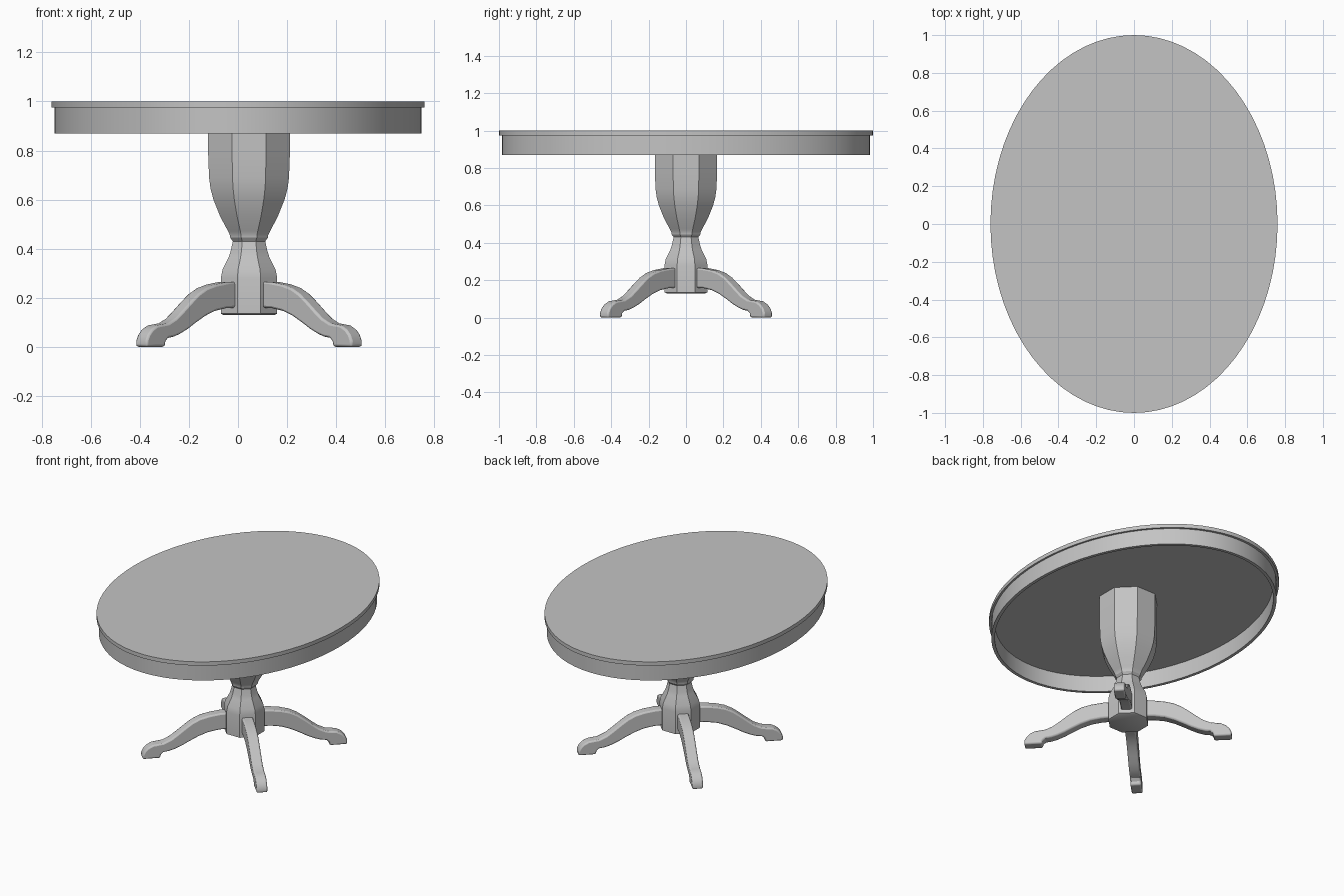
import bpy
import bmesh
from math import cos, sin, pi, radians
from mathutils import Matrix, Vector

cube = bpy.data.objects.get("Cube")
if cube:
    bpy.data.objects.remove(cube, do_unlink=True)

grey = bpy.data.materials.new("plain grey")
grey.use_nodes = True
colour = (0.55, 0.55, 0.55, 1)
grey.diffuse_color = colour
grey.node_tree.nodes["Principled BSDF"].inputs["Base Color"].default_value = colour

AXIS_X = 0.045  # the pedestal stands slightly off the middle of the top


def finish(name, bm):
    """Turn a bmesh into a shaded object."""
    bmesh.ops.recalc_face_normals(bm, faces=bm.faces)
    mesh = bpy.data.meshes.new(name)
    bm.to_mesh(mesh)
    bm.free()
    mesh.materials.append(grey)
    obj = bpy.data.objects.new(name, mesh)
    bpy.context.collection.objects.link(obj)
    bpy.ops.object.select_all(action='DESELECT')
    obj.select_set(True)
    bpy.context.view_layer.objects.active = obj
    bpy.ops.object.shade_smooth_by_angle(angle=radians(30))
    return obj


def ring(bm, rx, ry, z, sides, turn=0.0):
    angles = [2 * pi * i / sides + turn for i in range(sides)]
    return [bm.verts.new((rx * cos(a), ry * sin(a), z)) for a in angles]


def bridge(bm, a, b):
    n = len(a)
    for i in range(n):
        j = (i + 1) % n
        bm.faces.new((a[i], a[j], b[j], b[i]))


# Oval table top
bm = bmesh.new()
low = ring(bm, 0.76, 1.0, 0.975, 72)
high = ring(bm, 0.76, 1.0, 1.0, 72)
bridge(bm, low, high)
bm.faces.new(low)
bm.faces.new(high)
finish("table_top", bm)

# Hollow apron under the top
bm = bmesh.new()
loops = [ring(bm, 0.748 - t, 0.984 - t, z, 72)
         for t, z in ((0, 0.975), (0, 0.87), (0.02, 0.87), (0.02, 0.975))]
for k in range(4):
    bridge(bm, loops[k], loops[(k + 1) % 4])
finish("apron", bm)

# Eight-sided pedestal: half width across flats, height
profile = [(0.105, 0.13), (0.115, 0.135), (0.115, 0.28), (0.108, 0.315),
           (0.083, 0.365), (0.075, 0.39), (0.066, 0.43), (0.077, 0.445),
           (0.078, 0.455), (0.084, 0.468), (0.088, 0.476), (0.117, 0.53),
           (0.145, 0.6), (0.157, 0.645), (0.163, 0.69), (0.167, 0.8),
           (0.167, 0.976)]
bm = bmesh.new()
loops = []
for half, z in profile:
    r = half / cos(pi / 8)
    loops.append(ring(bm, r, r, z, 8, pi / 8))
for a, b in zip(loops, loops[1:]):
    bridge(bm, a, b)
bm.faces.new(loops[0])
bm.faces.new(loops[-1])
finish("pedestal", bm).location.x = AXIS_X

# Scrolled leg outline: distance from the axis, height
outline = [(0.09, 0.265), (0.15, 0.264), (0.22, 0.254), (0.275, 0.239),
           (0.32, 0.216), (0.365, 0.183), (0.41, 0.147), (0.45, 0.117),
           (0.495, 0.096), (0.53, 0.091), (0.56, 0.087), (0.59, 0.071),
           (0.61, 0.05), (0.622, 0.025), (0.622, 0), (0.515, 0),
           (0.51, 0.022), (0.495, 0.036), (0.46, 0.041), (0.425, 0.052),
           (0.38, 0.072), (0.339, 0.095), (0.28, 0.125), (0.223, 0.146),
           (0.16, 0.157), (0.09, 0.16)]
HALF_LEG = 0.033

# Four diagonal legs
for side, front in ((1, -1), (-1, -1), (-1, 1), (1, 1)):
    bm = bmesh.new()
    face = bm.faces.new([bm.verts.new((r, -HALF_LEG, z)) for r, z in outline])
    out = bmesh.ops.extrude_face_region(bm, geom=[face])
    moved = [v for v in out["geom"] if isinstance(v, bmesh.types.BMVert)]
    bmesh.ops.translate(bm, verts=moved, vec=Vector((0, 2 * HALF_LEG, 0)))
    heading = Vector((side, front)).angle_signed(Vector((1, 0)))
    bmesh.ops.rotate(bm, verts=bm.verts, cent=(0, 0, 0),
                     matrix=Matrix.Rotation(heading, 3, 'Z'))
    name = ("front" if front < 0 else "back") + ("_left" if side > 0 else "_right")
    leg = finish(name + "_leg", bm)
    leg.location.x = AXIS_X
    bevel = leg.modifiers.new("eased edges", 'BEVEL')
    bevel.width = 0.009
    bevel.segments = 2
    bevel.limit_method = 'ANGLE'
    bevel.angle_limit = radians(60)
